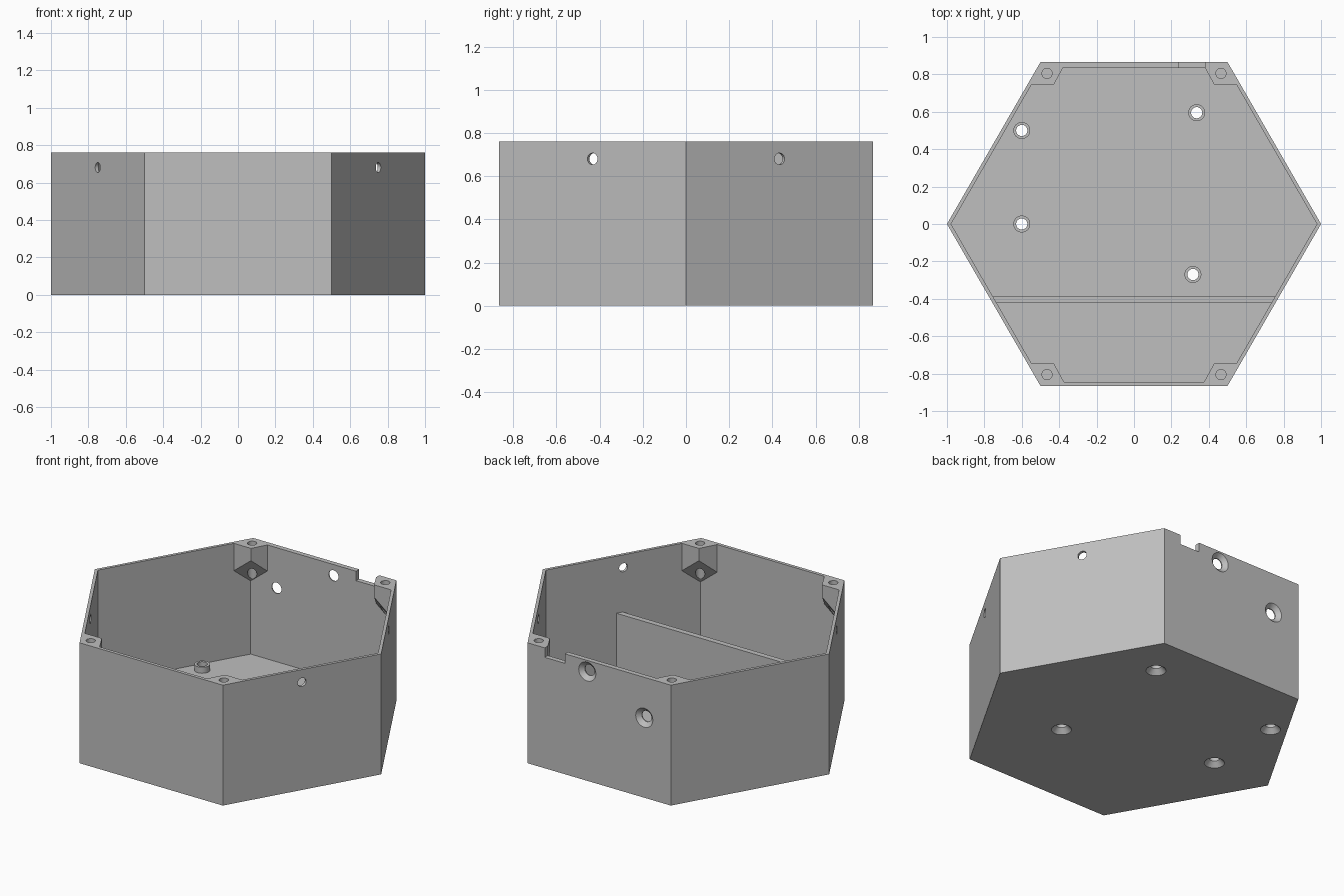
import bpy, bmesh, math
from mathutils import Vector, Matrix

cube = bpy.data.objects.get("Cube")
if cube:
    bpy.data.objects.remove(cube, do_unlink=True)

HEIGHT, FLOOR, R3 = 0.76, 0.04, math.sqrt(3)

grey = bpy.data.materials.new("light_grey")
grey.use_nodes = True
grey.diffuse_color = (0.52, 0.52, 0.52, 1)
grey.node_tree.nodes["Principled BSDF"].inputs["Base Color"].default_value = (0.52, 0.52, 0.52, 1)


def make(name, bm):
    bmesh.ops.recalc_face_normals(bm, faces=bm.faces)
    mesh = bpy.data.meshes.new(name)
    bm.to_mesh(mesh)
    bm.free()
    mesh.materials.append(grey)
    obj = bpy.data.objects.new(name, mesh)
    bpy.context.collection.objects.link(obj)
    return obj


def prism(name, outline, bottom, top):
    """Extrude an outline; bottom is a height or a function of x and y."""
    bm = bmesh.new()
    level = bottom if callable(bottom) else lambda x, y: bottom
    low = [bm.verts.new((x, y, level(x, y))) for x, y in outline]
    high = [bm.verts.new((x, y, top)) for x, y in outline]
    bm.faces.new(low)
    bm.faces.new(high)
    for i in range(len(low)):
        j = (i + 1) % len(low)
        bm.faces.new((low[i], low[j], high[j], high[i]))
    return make(name, bm)


def lathe(name, profile, origin, axis=(0, 0, 1), sides=32):
    """Closed solid of (radius, distance) rings along an axis."""
    bm = bmesh.new()
    turn = Vector((0, 0, 1)).rotation_difference(Vector(axis)).to_matrix()
    rings = []
    for r, d in profile:
        ring = []
        for k in range(sides):
            a = math.tau * k / sides
            ring.append(bm.verts.new(Vector(origin) + turn @ Vector((r * math.cos(a), r * math.sin(a), d))))
        rings.append(ring)
    for a, b in zip(rings, rings[1:]):
        for k in range(sides):
            n = (k + 1) % sides
            bm.faces.new((a[k], a[n], b[n], b[k]))
    bm.faces.new(rings[0])
    bm.faces.new(rings[-1])
    return make(name, bm)


def cut(obj, cutters):
    """Subtract each cutter, bake the result and delete the cutter."""
    for cutter in cutters:
        mod = obj.modifiers.new("cut", "BOOLEAN")
        mod.operation, mod.solver, mod.object = "DIFFERENCE", "EXACT", cutter
        bpy.context.view_layer.update()
        graph = bpy.context.evaluated_depsgraph_get()
        baked = bpy.data.meshes.new_from_object(obj.evaluated_get(graph))
        obj.modifiers.clear()
        obj.data = baked
        bpy.data.objects.remove(cutter, do_unlink=True)


def hexagon(side, front, back):
    """Hexagon inset separately on its slanted, front and back sides."""
    tip = 1 - side * 2 / R3
    yf, yb = R3 / 2 - front, R3 / 2 - back
    xf, xb = tip - yf / R3, tip - yb / R3
    return [(tip, 0), (xb, yb), (-xb, yb), (-tip, 0), (-xf, -yf), (xf, -yf)]


# Corner screw blocks, left standing by removing them from the cavity
def block_underside(x, y):
    return 0.68 - 1.6 * (abs(x) * 0.5 + abs(y) * R3 / 2 - 0.86)


corners = [(sx, sy) for sx in (-1, 1) for sy in (-1, 1)]
block = [(0.43, 0.743), (0.9, 0.743), (0.9, 1.0), (0.29, 1.0)]
cavity = prism("cavity", hexagon(0.019, 0.021, 0.031), FLOOR, 1)
cut(cavity, [prism("block", [(x * sx, y * sy) for x, y in block], block_underside, 2)
             for sx, sy in corners])

# Open hexagonal case
case = prism("hexagonal_case", hexagon(0, 0, 0), 0, HEIGHT)
cutters = [cavity]

# Lid screw holes
for sx, sy in corners:
    cutters.append(lathe("lid_hole", [(0.027, 0.4), (0.027, 1)], (0.465 * sx, 0.805 * sy, 0)))

# Side holes in three slanted walls
for sx, sy in ((1, 1), (1, -1), (-1, -1)):
    cutters.append(lathe("side_hole", [(0.027, -0.08), (0.027, 0.08)],
                         (0.75 * sx, R3 / 4 * sy, 0.68), (R3 / 2 * sx, 0.5 * sy, 0)))

# Countersunk holes in the back wall
for x, z in ((0.083, 0.69), (-0.315, 0.505)):
    cutters.append(lathe("back_hole", [(0.063, -0.002), (0.06, 0), (0.034, 0.024), (0.034, 0.1)],
                         (x, R3 / 2, z), (0, -1, 0)))

# Cable notch in the back rim
cutters.append(prism("notch", [(0.24, 0.8), (0.38, 0.8), (0.38, 0.9), (0.24, 0.9)], HEIGHT - 0.06, 1))

# Countersunk floor holes with a standoff ring above each
standoffs = []
for x, y in ((-0.6, 0.5), (-0.6, 0), (0.335, 0.595), (0.315, -0.27)):
    cutters.append(lathe("floor_hole", [(0.061, -0.002), (0.058, 0), (0.03, 0.03), (0.03, 0.2)], (x, y, 0)))
    ring = lathe("standoff", [(0.045, FLOOR - 0.003), (0.045, 0.078)], (x, y, 0))
    cut(ring, [lathe("bore", [(0.03, 0), (0.03, 0.2)], (x, y, 0))])
    standoffs.append(ring)
cut(case, cutters)

# Low partition wall across the case
wall = [(s * (1 - abs(y) / R3 - 0.012), y) for s, y in ((-1, -0.42), (1, -0.42), (1, -0.385), (-1, -0.385))]
partition = prism("partition", wall, FLOOR - 0.003, 0.40)

# Smooth the round holes and keep the other edges sharp
bpy.ops.object.select_all(action="DESELECT")
for obj in [case, partition] + standoffs:
    obj.select_set(True)
bpy.context.view_layer.objects.active = case
bpy.ops.object.shade_smooth_by_angle(angle=math.radians(25))
